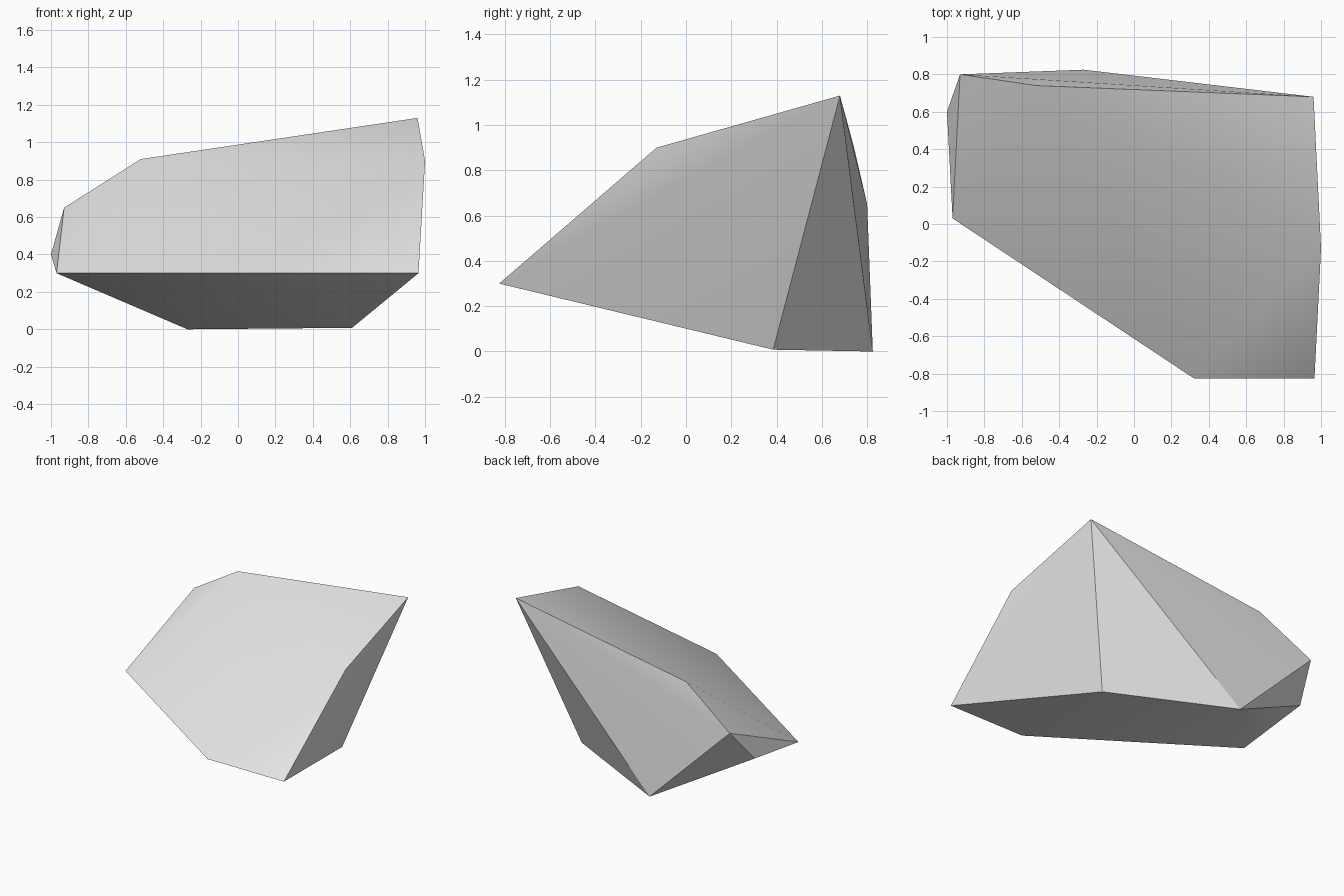
import bpy
import bmesh
import math

cube = bpy.data.objects.get("Cube")
if cube:
    bpy.data.objects.remove(cube, do_unlink=True)

# Pale grey stone
stone = bpy.data.materials.new("pale grey stone")
stone.use_nodes = True
grey = (0.8, 0.8, 0.8, 1)
stone.diffuse_color = grey
stone.node_tree.nodes["Principled BSDF"].inputs["Base Color"].default_value = grey

# Corners of the chipped boulder; their hull forms its facets
top_ridge = [(0.96, 0.68, 1.13), (-0.52, 0.74, 0.91), (-0.93, 0.80, 0.65), (1.0, -0.13, 0.90)]
lower_rim = [(-1.0, 0.60, 0.40), (-0.97, 0.03, 0.30), (0.32, -0.825, 0.30), (0.965, -0.825, 0.30)]
foot = [(-0.27, 0.825, 0.0), (0.61, 0.385, 0.008)]

bm = bmesh.new()
for corner in top_ridge + lower_rim + foot:
    bm.verts.new(corner)
bmesh.ops.convex_hull(bm, input=bm.verts[:])
bmesh.ops.recalc_face_normals(bm, faces=bm.faces[:])

mesh = bpy.data.meshes.new("rock")
bm.to_mesh(mesh)
bm.free()
mesh.materials.append(stone)
rock = bpy.data.objects.new("rock", mesh)
bpy.context.collection.objects.link(rock)

# Soft shading across shallow facets, crisp outer breaks
bpy.ops.object.select_all(action="DESELECT")
rock.select_set(True)
bpy.context.view_layer.objects.active = rock
bpy.ops.object.shade_smooth_by_angle(angle=math.radians(30))
